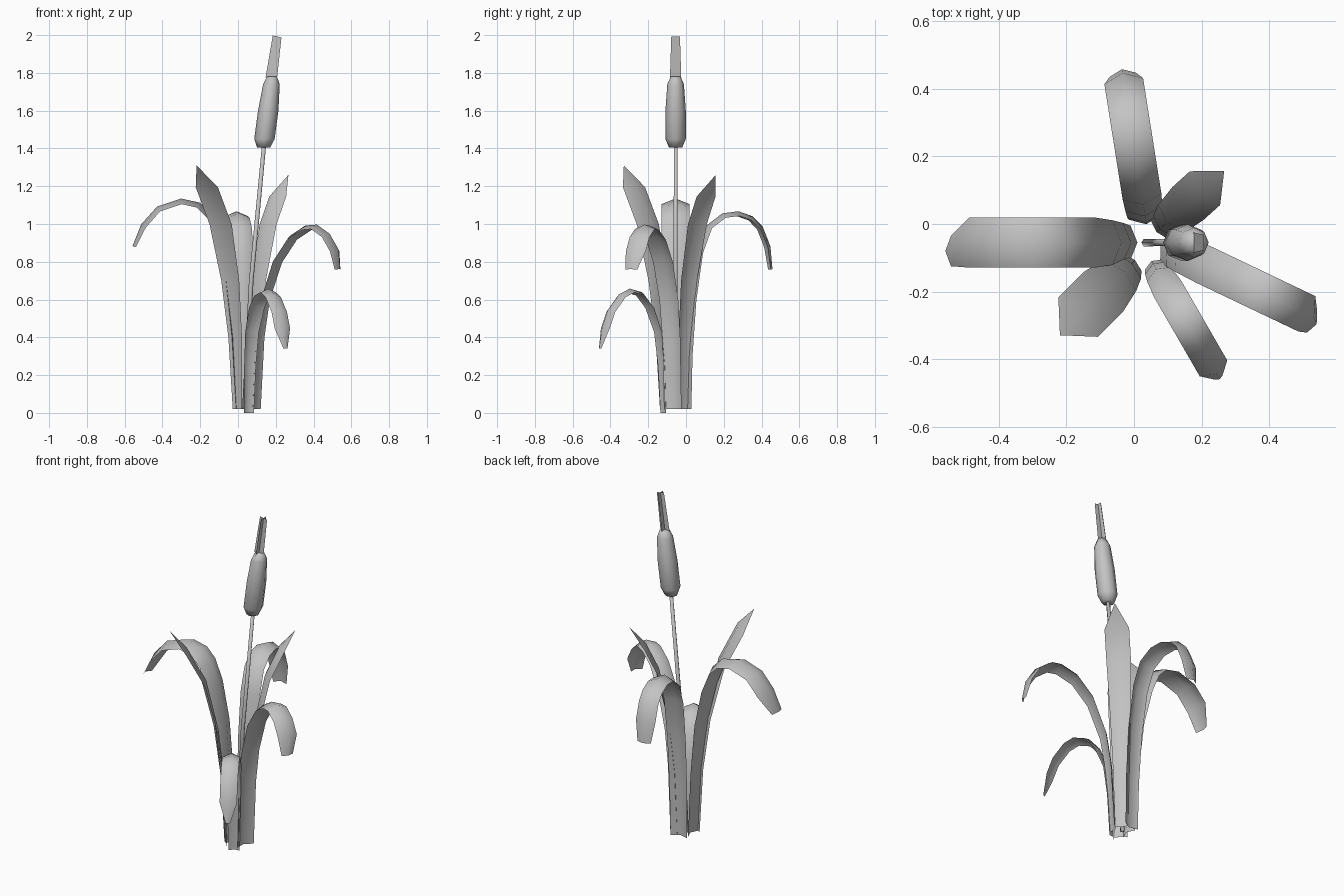
import bpy, bmesh
from math import radians, cos, sin, pi
from mathutils import Vector

cube = bpy.data.objects.get("Cube")
if cube:
    bpy.data.objects.remove(cube, do_unlink=True)

GREY = (0.55, 0.55, 0.55, 1.0)
mat = bpy.data.materials.new("plain_grey")
mat.use_nodes = True
mat.diffuse_color = GREY
mat.node_tree.nodes["Principled BSDF"].inputs["Base Color"].default_value = GREY


def finish(name, bm, smooth=True):
    mesh = bpy.data.meshes.new(name)
    bm.to_mesh(mesh)
    bm.free()
    obj = bpy.data.objects.new(name, mesh)
    bpy.context.collection.objects.link(obj)
    mesh.materials.append(mat)
    for poly in mesh.polygons:
        poly.use_smooth = smooth
    return obj


def bridge(bm, a, b, closed=False):
    for i in range(len(a) if closed else len(a) - 1):
        j = (i + 1) % len(a)
        bm.faces.new((a[i], a[j], b[j], b[i]))


def leaf(name, origin, angle, spine, base, wide, end, bulge=0.02, skew=0.0):
    """Three-column ribbon along a spine of (outward distance, height)."""
    out = Vector((cos(radians(angle)), sin(radians(angle)), 0))
    side = Vector((-out.y, out.x, 0))
    up = Vector((0, 0, 1))
    pts = [Vector((*origin, 0)) + out * r + up * z for r, z in spine]
    last = len(pts) - 1
    bm = bmesh.new()
    rows = []
    for i, p in enumerate(pts):
        t = (pts[min(i + 1, last)] - pts[max(i - 1, 0)]).normalized()
        normal = t.cross(side).normalized()
        if normal.dot(up) < 0:
            normal.negate()
        half = base + (wide - base) * min(1, i / 3)
        if i == last:
            half = end
            p = p + side * skew
        lift = normal * bulge * half / wide
        if end == 0 and i == last:
            rows.append([bm.verts.new(p)])
        else:
            rows.append([bm.verts.new(p - side * half - lift / 2),
                         bm.verts.new(p + lift / 2),
                         bm.verts.new(p + side * half - lift / 2)])
    for a, b in zip(rows, rows[1:]):
        if len(b) == 1:
            bm.faces.new((a[0], a[1], b[0]))
            bm.faces.new((a[1], a[2], b[0]))
        else:
            bridge(bm, a, b)
    return finish(name, bm)


def lathe(name, rings, sides):
    """Closed leaning tube from (x, height, radius) rings."""
    bm = bmesh.new()
    loops = []
    for x, z, r in rings:
        loops.append([bm.verts.new((x + r * cos(2 * pi * k / sides),
                                    STEM_Y + r * sin(2 * pi * k / sides), z))
                      for k in range(sides)])
    for a, b in zip(loops, loops[1:]):
        bridge(bm, a, b, closed=True)
    bm.faces.new(loops[0][::-1])
    bm.faces.new(loops[-1])
    return finish(name, bm)


# Arching leaves
leaf("left_arching_leaf", (0.0, -0.055), 180,
     [(0, .02), (.02, .4), (.05, .7), (.1, .92), (.15, 1.04), (.21, 1.1),
      (.3, 1.12), (.42, 1.08), (.5, .99), (.55, .88)],
     .05, .074, .045, .03, .025)
leaf("right_arching_leaf", (.08, -.06), -25.5,
     [(.01, .02), (.03, .4), (.06, .6), (.13, .8), (.22, .925), (.31, .98),
      (.37, .985), (.44, .94), (.49, .86), (.51, .76)],
     .05, .058, .035, .025, -.015)
leaf("back_arching_leaf", (.035, .01), 99,
     [(0, .02), (.005, .3), (.025, .6), (.06, .85), (.11, .985), (.19, 1.045),
      (.27, 1.055), (.34, 1.03), (.39, .98), (.43, .88), (.445, .76)],
     .05, .058, .04, .025)
leaf("front_short_leaf", (.055, -.115), -60,
     [(0, 0), (.01, .25), (.03, .43), (.08, .56), (.14, .63), (.21, .648),
      (.27, .62), (.335, .54), (.37, .45), (.395, .34)],
     .03, .047, .012, .02)

# Upright pointed leaves
leaf("front_upright_leaf", (0, -.11), 225,
     [(0, .02), (.015, .4), (.05, .7), (.12, 1.0), (.225, 1.2), (.31, 1.31)],
     .035, .083, 0, .02)
leaf("back_upright_leaf", (.07, -.02), 42,
     [(0, .02), (.015, .4), (.045, .7), (.11, 1.0), (.18, 1.15), (.265, 1.26)],
     .035, .067, 0, .02)

# Stem and seed head
STEM_Y = -.055
lathe("stem", [(.035, .02, .013), (.07, .7, .012), (.138, 1.42, .011)], 6)
lathe("seed_head", [(.136, 1.405, .035), (.14, 1.45, .054), (.16, 1.6, .054),
                    (.177, 1.74, .044), (.18, 1.78, .026)], 8)

# Crossed blades at the tip
bm = bmesh.new()
for axis in (Vector((1, 0, -.2)), Vector((0, 1, 0))):
    low, high = Vector((.176, STEM_Y, 1.77)), Vector((.207, STEM_Y, 1.993))
    bm.faces.new([bm.verts.new(v) for v in (low - axis * .03, low + axis * .03,
                                            high + axis * .023, high - axis * .023)])
finish("tip_blades", bm, smooth=False)
